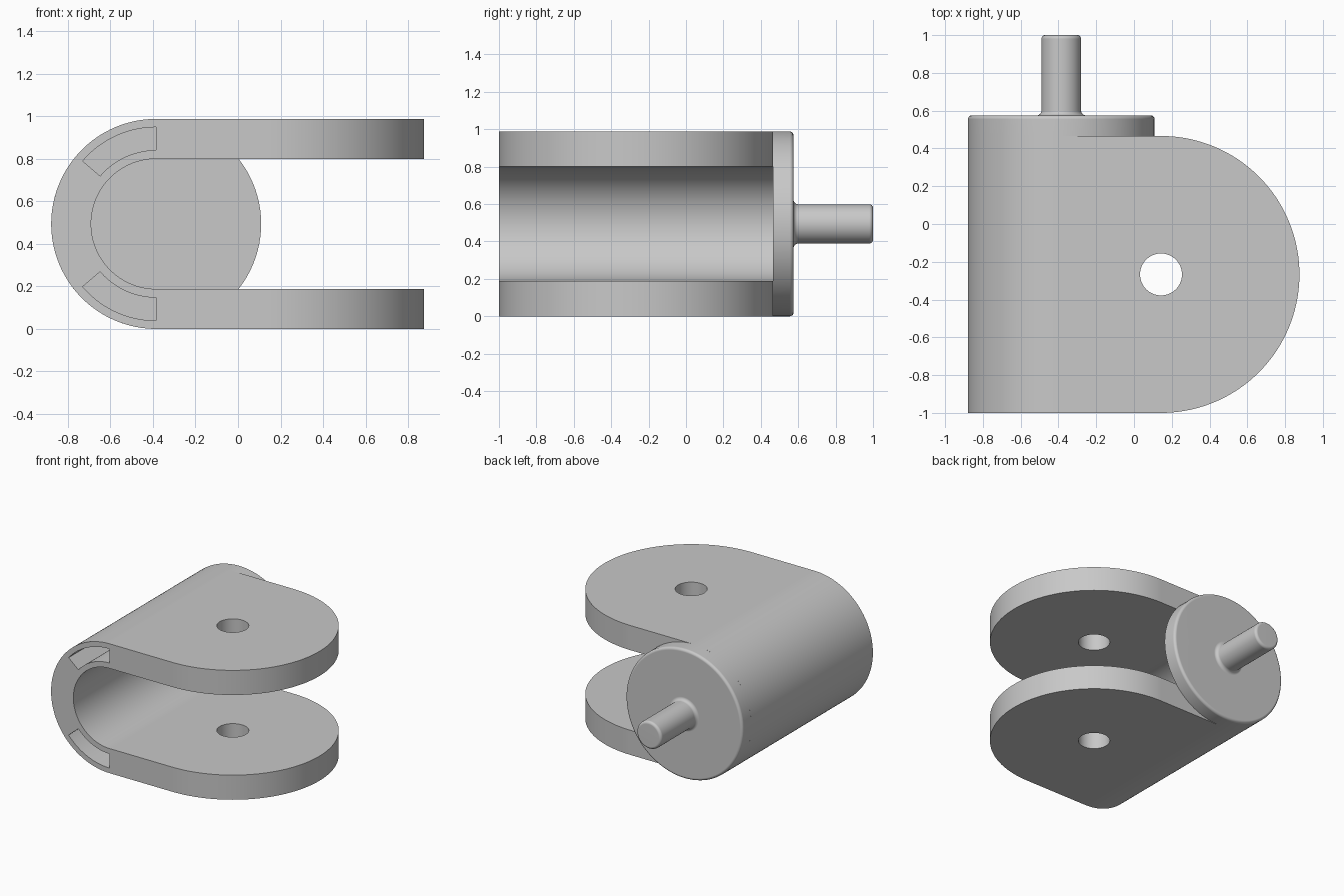
import bpy, bmesh
from math import sin, cos, radians, pi
from mathutils import Matrix, Vector

cube = bpy.data.objects.get("Cube")
if cube:
    bpy.data.objects.remove(cube, do_unlink=True)

# Main dimensions
AX, AZ = -0.385, 0.494            # axis of the bend and the shaft
R_OUT, R_IN = 0.494, 0.306        # bend radii
FRONT, BACK = -1.0, 0.466         # bracket depth
END_X, END_Y, END_R = 0.143, (FRONT + BACK) / 2, (BACK - FRONT) / 2

steel = bpy.data.materials.new("steel grey")
steel.use_nodes = True
grey = (0.58, 0.58, 0.58, 1)
steel.diffuse_color = grey
steel.node_tree.nodes["Principled BSDF"].inputs["Base Color"].default_value = grey


def arc(cx, cy, r, start, end, steps):
    angles = [radians(start + (end - start) * i / steps) for i in range(steps + 1)]
    return [(cx + r * cos(a), cy + r * sin(a)) for a in angles]


def make_object(name, bm):
    bmesh.ops.recalc_face_normals(bm, faces=bm.faces[:])
    mesh = bpy.data.meshes.new(name)
    bm.to_mesh(mesh)
    bm.free()
    mesh.materials.append(steel)
    ob = bpy.data.objects.new(name, mesh)
    bpy.context.collection.objects.link(ob)
    return ob


def prism(name, outline, place, low, high):
    """Extrude a closed outline; place(u, v, depth) gives the 3D point."""
    bm = bmesh.new()
    face = bm.faces.new([bm.verts.new(place(u, v, low)) for u, v in outline])
    moved = bmesh.ops.extrude_face_region(bm, geom=[face])["geom"]
    shift = Vector(place(0, 0, high)) - Vector(place(0, 0, low))
    bmesh.ops.translate(bm, vec=shift, verts=[g for g in moved if isinstance(g, bmesh.types.BMVert)])
    return make_object(name, bm)


def along_y(u, v, d):
    return (u, d, v)


def along_z(u, v, d):
    return (u, v, d)


def finish(ob):
    bpy.ops.object.select_all(action='DESELECT')
    ob.select_set(True)
    bpy.context.view_layer.objects.active = ob
    bpy.ops.object.shade_smooth_by_angle(angle=radians(30))
    weighted = ob.modifiers.new("even shading", 'WEIGHTED_NORMAL')
    weighted.keep_sharp = True


# Folded bracket: U profile, left long for trimming
profile = ([(1.1, AZ + R_OUT)] + arc(AX, AZ, R_OUT, 90, 270, 64) + [(1.1, AZ - R_OUT)]
           + [(1.1, AZ - R_IN)] + arc(AX, AZ, R_IN, 270, 90, 64) + [(1.1, AZ + R_IN)])
bracket = prism("bracket", profile, along_y, FRONT - 0.2, BACK + 0.2)

# Plan shape with rounded arm ends, pin hole and two curved slots
plan = [(-1.3, BACK), (-1.3, FRONT)] + arc(END_X, END_Y, END_R, -90, 90, 72)
cutters = [
    ("INTERSECT", prism("plan_cutter", plan, along_z, -0.3, 1.3)),
    ("DIFFERENCE", prism("pin_hole_cutter", arc(END_X, END_Y, 0.111, 0, 360, 64)[:-1],
                         along_z, -0.4, 1.4)),
]
for name, a, b in (("upper_slot_cutter", 90, 139.5), ("lower_slot_cutter", 220.5, 270)):
    slot = arc(AX, AZ, 0.455, a, b, 20) + arc(AX, AZ, 0.347, b, a, 20)
    cutters.append(("DIFFERENCE", prism(name, slot, along_y, FRONT - 0.1, FRONT + 0.7)))

for operation, cutter in cutters:
    cutter.hide_render = True
    cut = bracket.modifiers.new(cutter.name, 'BOOLEAN')
    cut.operation, cut.object, cut.solver = operation, cutter, 'EXACT'

# Bake the cuts and drop the cutters
graph = bpy.context.evaluated_depsgraph_get()
baked = bpy.data.meshes.new_from_object(bracket.evaluated_get(graph))
bracket.modifiers.clear()
bracket.data = baked
for operation, cutter in cutters:
    bpy.data.objects.remove(cutter, do_unlink=True)
finish(bracket)

# End disc and shaft, turned as one piece: (radius, y)
DISC_Y, SHAFT_R, TIP = 0.575, 0.105, 1.0
turned = ([(0, BACK), (R_OUT, BACK)]
          + arc(R_OUT - 0.02, DISC_Y - 0.02, 0.02, 0, 90, 6)
          + arc(SHAFT_R + 0.025, DISC_Y + 0.025, 0.025, 270, 180, 6)
          + arc(SHAFT_R - 0.02, TIP - 0.02, 0.02, 0, 90, 6) + [(0, TIP)])
bm = bmesh.new()
points = [bm.verts.new((AX + r, y, AZ)) for r, y in turned]
edges = [bm.edges.new(pair) for pair in zip(points, points[1:])]
bmesh.ops.spin(bm, geom=points + edges, cent=(AX, 0, AZ), axis=(0, 1, 0),
               angle=2 * pi, steps=96, use_duplicate=False)
bmesh.ops.remove_doubles(bm, verts=bm.verts[:], dist=0.0001)
finish(make_object("disc_and_shaft", bm))
